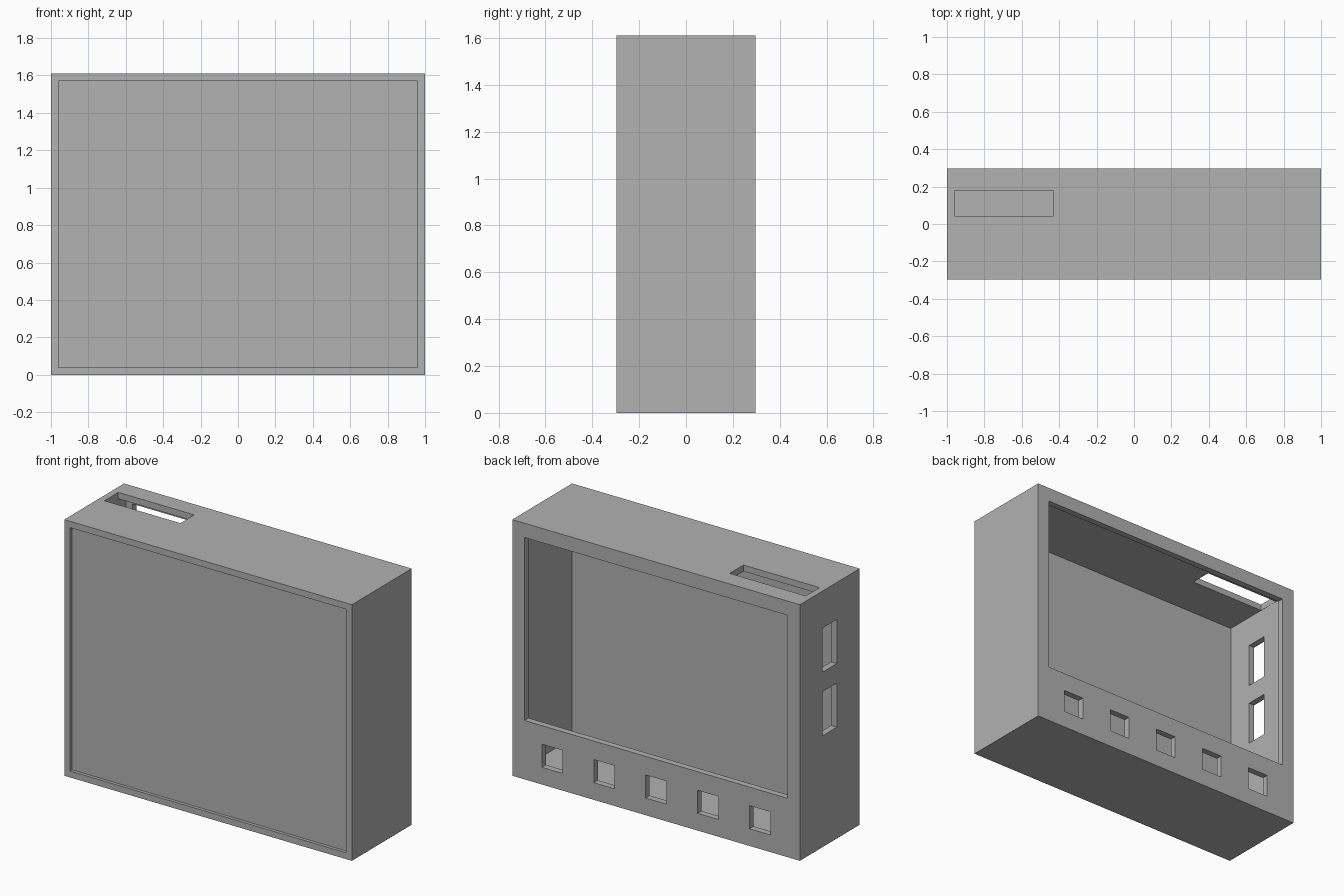
import bpy

default_cube = bpy.data.objects.get("Cube")
if default_cube:
    bpy.data.objects.remove(default_cube, do_unlink=True)

# Overall size and wall thickness
HALF_W, HALF_D, HEIGHT, WALL = 1.0, 0.297, 1.61, 0.04

grey = bpy.data.materials.new("grey plastic")
grey.use_nodes = True
colour = (0.445, 0.445, 0.445, 1.0)
grey.diffuse_color = colour
grey.node_tree.nodes["Principled BSDF"].inputs["Base Color"].default_value = colour


def box(name, x, y, z):
    """Box spanning the given (min, max) ranges."""
    spans = (x, y, z)
    bpy.ops.mesh.primitive_cube_add(size=1, location=[(a + b) / 2 for a, b in spans])
    obj = bpy.context.object
    obj.name = name
    obj.scale = [b - a for a, b in spans]
    bpy.ops.object.transform_apply(location=True, rotation=False, scale=True)
    obj.data.materials.append(grey)
    return obj


casing = box("casing", (-HALF_W, HALF_W), (-HALF_D, HALF_D), (0, HEIGHT))

inner_x = (-HALF_W + WALL, HALF_W - WALL)
inner_z = (WALL, HEIGHT - WALL)
through_back = (HALF_D - 0.1, HALF_D + 0.1)
through_side = (-HALF_W - 0.1, -HALF_W + 0.1)

cutters = [
    # Hollow inside, shallow front recess and back window
    box("cavity_cutter", inner_x, (-0.24, HALF_D - WALL), inner_z),
    box("front_recess_cutter", inner_x, (-HALF_D - 0.1, -HALF_D + 0.02), inner_z),
    box("back_window_cutter", (-0.915, 0.915), through_back, (0.37, 1.52)),
    # Slot in the top
    box("top_slot_cutter", (-0.959, -0.43), (0.043, 0.18), (HEIGHT - 0.1, HEIGHT + 0.1)),
]

# Two upright slots in one side
for bottom in (0.70, 1.10):
    cutters.append(box("side_slot_cutter", through_side, (-0.07, 0.07), (bottom, bottom + 0.277)))

# Row of square button holes below the back window
for i in range(-2, 3):
    centre = i * 0.361
    cutters.append(box("button_hole_cutter", (centre - 0.0725, centre + 0.0725),
                       through_back, (0.108, 0.253)))

for cutter in cutters:
    cutter.hide_render = True
    cut = casing.modifiers.new(cutter.name, 'BOOLEAN')
    cut.operation = 'DIFFERENCE'
    cut.solver = 'EXACT'
    cut.object = cutter

# Bake the cuts and remove the cutters
bpy.context.view_layer.objects.active = casing
for name in [m.name for m in casing.modifiers]:
    bpy.ops.object.modifier_apply(modifier=name)
for cutter in cutters:
    bpy.data.objects.remove(cutter, do_unlink=True)
